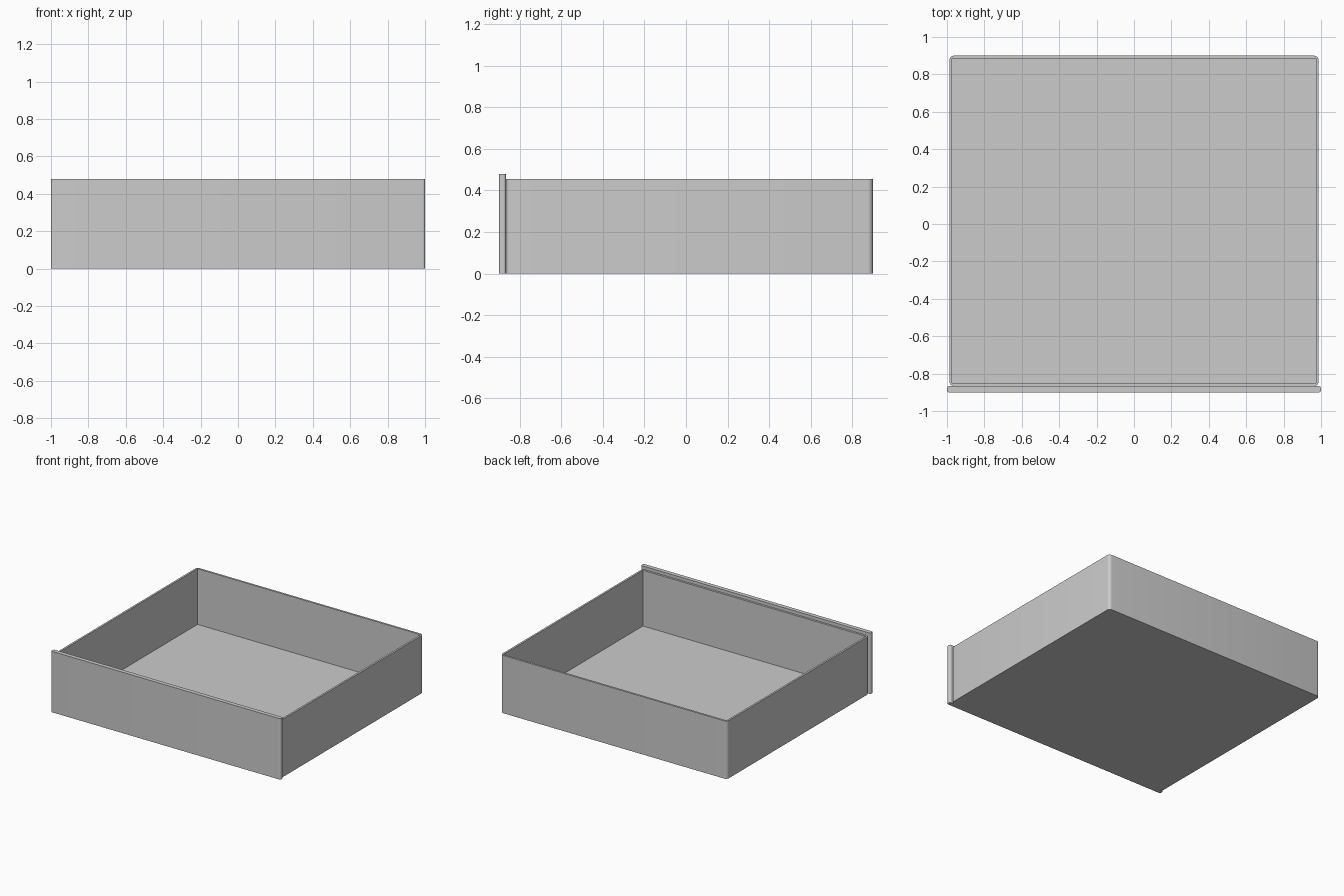
import bpy
import bmesh

cube = bpy.data.objects.get("Cube")
if cube:
    bpy.data.objects.remove(cube, do_unlink=True)

# One plain grey for the whole drawer
grey = bpy.data.materials.new("light grey")
grey.use_nodes = True
COLOUR = (0.6, 0.6, 0.6, 1)
grey.diffuse_color = COLOUR
grey.node_tree.nodes["Principled BSDF"].inputs["Base Color"].default_value = COLOUR


def block(name, low, high, radius=0):
    """Box between two corners, with its upright edges rounded."""
    bm = bmesh.new()
    bmesh.ops.create_cube(bm, size=1)
    for v in bm.verts:
        v.co = [(a + b) / 2 + c * (b - a) for a, b, c in zip(low, high, v.co)]
    if radius:
        upright = [e for e in bm.edges
                   if abs(e.verts[0].co.z - e.verts[1].co.z) > 0.01]
        bmesh.ops.bevel(bm, geom=upright, offset=radius, segments=6,
                        profile=0.5, affect='EDGES')
    bmesh.ops.recalc_face_normals(bm, faces=bm.faces)
    mesh = bpy.data.meshes.new(name)
    bm.to_mesh(mesh)
    bm.free()
    mesh.materials.append(grey)
    obj = bpy.data.objects.new(name, mesh)
    bpy.context.collection.objects.link(obj)
    return obj


def shade(obj):
    bpy.ops.object.select_all(action='DESELECT')
    obj.select_set(True)
    bpy.context.view_layer.objects.active = obj
    bpy.ops.object.shade_smooth_by_angle()


# Drawer tray: rounded block hollowed by a square-cornered cavity
tray = block("drawer_tray", (-0.987, -0.867, 0), (0.987, 0.9, 0.455), 0.025)
cavity = block("cavity_cutter", (-0.972, -0.851, 0.016), (0.972, 0.884, 0.6))
cavity.hide_render = True
cut = tray.modifiers.new("hollow", 'BOOLEAN')
cut.operation = 'DIFFERENCE'
cut.solver = 'EXACT'
cut.object = cavity
bpy.context.view_layer.objects.active = tray
bpy.ops.object.modifier_apply(modifier=cut.name)
bpy.data.objects.remove(cavity, do_unlink=True)

# Front panel, slightly wider and taller than the tray
panel = block("front_panel", (-1, -0.9, 0), (1, -0.867, 0.48), 0.012)

for part in (tray, panel):
    shade(part)
